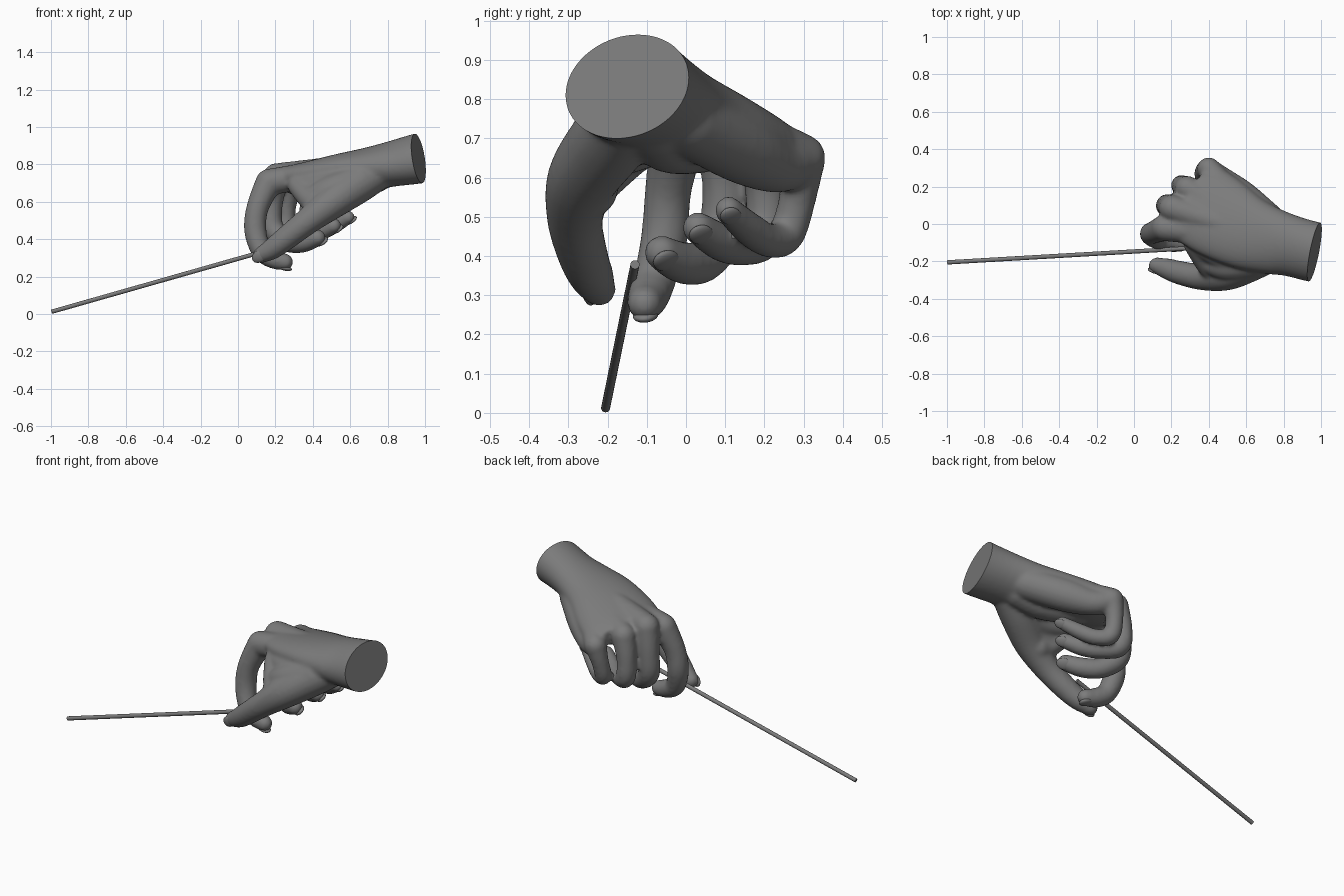
import bpy, bmesh, math
from mathutils import Vector, Matrix

if "Cube" in bpy.data.objects:
    bpy.data.objects.remove(bpy.data.objects["Cube"])

grey = bpy.data.materials.new("dark_grey")
grey.diffuse_color = (0.2, 0.2, 0.2, 1)
grey.use_nodes = True
grey.node_tree.nodes["Principled BSDF"].inputs["Base Color"].default_value = grey.diffuse_color


def catmull(a, b, c, d, t):
    return 0.5 * (2 * b + (c - a) * t + (2 * a - 5 * b + 4 * c - d) * t * t
                  + (3 * b - a - 3 * c + d) * t ** 3)


def resample(keys, n):
    """Smoothly interpolate a list of Vectors."""
    out = []
    for i in range(len(keys) - 1):
        a, d = keys[max(i - 1, 0)], keys[min(i + 2, len(keys) - 1)]
        out += [catmull(a, keys[i], keys[i + 1], d, k / n) for k in range(n)]
    return out + [keys[-1]]


def skin(bm, ellipses, sides):
    """Capped skin through (centre, half-axis, half-axis) ellipses."""
    rings = []
    for c, u, v in ellipses:
        rings.append([bm.verts.new(c + u * math.cos(a) + v * math.sin(a))
                      for a in (2 * math.pi * k / sides for k in range(sides))])
    for r, q in zip(rings, rings[1:]):
        for k in range(sides):
            j = (k + 1) % sides
            bm.faces.new((r[k], r[j], q[j], q[k]))
    bm.faces.new(rings[0][::-1])
    bm.faces.new(rings[-1])


def loft(bm, sections, n=4, sides=32):
    samples = resample([Vector(c + u + v) for c, u, v in sections], n)
    skin(bm, [(Vector(s[0:3]), Vector(s[3:6]), Vector(s[6:9])) for s in samples], sides)


def limb(bm, pts, n=5, sides=18):
    """Round-ended tube through (x, y, z, radius) points."""
    s = resample([Vector(p) for p in pts], n)
    rings = []
    for i, p in enumerate(s):
        d = (s[min(i + 1, len(s) - 1)].xyz - s[max(i - 1, 0)].xyz).normalized()
        rings.append((p.xyz, d, p[3]))
    (c0, d0, r0), (c1, d1, r1) = rings[0], rings[-1]
    caps = [math.radians(a) for a in (22, 44, 64, 80)]
    head = [(c0 - d0 * r0 * math.sin(a), d0, r0 * math.cos(a)) for a in reversed(caps)]
    tail = [(c1 + d1 * r1 * math.sin(a), d1, r1 * math.cos(a)) for a in caps]
    u, out = d0.orthogonal(), []
    for c, d, r in head + rings + tail:
        u = (u - d * u.dot(d)).normalized()
        out.append((c, u * r, d.cross(u) * r))
    skin(bm, out, sides)


def make(name, bm):
    for f in bm.faces:
        f.smooth = True
    me = bpy.data.meshes.new(name)
    bm.to_mesh(me)
    bm.free()
    me.materials.append(grey)
    ob = bpy.data.objects.new(name, me)
    bpy.context.collection.objects.link(ob)
    return ob


def shade(ob, angle):
    bpy.ops.object.select_all(action='DESELECT')
    bpy.context.view_layer.objects.active = ob
    ob.select_set(True)
    bpy.ops.object.shade_smooth_by_angle(angle=math.radians(angle))


# fingers: knuckle, mid-phalanx, joints and tip with radii
fingers = {
    "index": [(0.165, -0.02, 0.705, 0.072), (0.105, -0.045, 0.57, 0.06), (0.092, -0.055, 0.45, 0.06),
              (0.125, -0.08, 0.34, 0.055), (0.19, -0.097, 0.295, 0.053), (0.25, -0.105, 0.279, 0.045)],
    "middle": [(0.205, 0.085, 0.735, 0.072), (0.18, 0.1, 0.59, 0.06), (0.185, 0.09, 0.46, 0.06),
               (0.265, 0.045, 0.388, 0.055), (0.35, -0.01, 0.383, 0.054), (0.425, -0.062, 0.408, 0.045)],
    "ring": [(0.285, 0.19, 0.70, 0.068), (0.255, 0.205, 0.57, 0.055), (0.265, 0.2, 0.455, 0.056),
             (0.345, 0.15, 0.425, 0.05), (0.43, 0.09, 0.435, 0.049), (0.512, 0.03, 0.472, 0.041)],
    "pinky": [(0.40, 0.295, 0.65, 0.062), (0.375, 0.285, 0.55, 0.048), (0.375, 0.255, 0.455, 0.048),
              (0.44, 0.21, 0.44, 0.044), (0.51, 0.16, 0.47, 0.043), (0.59, 0.108, 0.517, 0.036)],
}
thumb = [(0.76, -0.15, 0.76, 0.09), (0.64, -0.2, 0.69, 0.1), (0.50, -0.265, 0.595, 0.09),
         (0.37, -0.283, 0.495, 0.072), (0.25, -0.262, 0.40, 0.064), (0.18, -0.24, 0.347, 0.057),
         (0.122, -0.222, 0.315, 0.044)]

# palm and forearm stump
bm = bmesh.new()
loft(bm, [
    ((1.10, -0.17, 0.86), (0.03, 0.158, 0.012), (-0.02, 0.012, 0.135)),
    ((0.965, -0.15, 0.832), (0.03, 0.158, 0.012), (-0.02, 0.012, 0.133)),
    ((0.82, -0.11, 0.803), (0.02, 0.165, 0.0), (-0.01, 0.02, 0.122)),
    ((0.70, -0.07, 0.775), (0.0, 0.195, -0.02), (0.0, 0.02, 0.118)),
    ((0.55, 0.0, 0.745), (0.02, 0.23, -0.045), (0.0, 0.025, 0.105)),
    ((0.40, 0.07, 0.715), (0.06, 0.225, -0.045), (0.0, 0.02, 0.092)),
    ((0.28, 0.11, 0.71), (0.09, 0.17, -0.03), (0.0, 0.02, 0.07)),
])
# each finger, with a metacarpal ridge leading into it
for pts in fingers.values():
    x, y, z, r = pts[0]
    start = Vector((0.72, -0.08, 0.80))
    mid = start.lerp(Vector((x, y, z)), 0.6)
    limb(bm, [(*start, 0.07), (*mid, 0.07), (x, y, z, r)])
    limb(bm, pts)
# thumb and the web that fills between it and the index
limb(bm, thumb)
limb(bm, [(0.68, -0.17, 0.73, 0.1), (0.50, -0.17, 0.69, 0.085), (0.34, -0.10, 0.69, 0.065)])
limb(bm, [(0.66, -0.19, 0.71, 0.1), (0.50, -0.22, 0.66, 0.085), (0.385, -0.2, 0.615, 0.06)])
limb(bm, [(0.46, -0.25, 0.575, 0.08), (0.40, -0.22, 0.60, 0.065), (0.32, -0.11, 0.685, 0.055)])
# pads of the palm and the heel of the hand
limb(bm, [(0.74, -0.08, 0.75, 0.1), (0.60, -0.04, 0.70, 0.09), (0.42, 0.04, 0.68, 0.07)])
limb(bm, [(0.74, 0.0, 0.75, 0.09), (0.58, 0.14, 0.675, 0.09), (0.48, 0.23, 0.63, 0.07),
          (0.41, 0.285, 0.64, 0.06)])
hand = make("hand", bm)

# fuse everything into one smooth skin
m = hand.modifiers.new("fuse", 'REMESH')
m.mode = 'VOXEL'
m.voxel_size = 0.01
m.use_smooth_shade = True
m = hand.modifiers.new("soften", 'SMOOTH')
m.factor = 0.5
m.iterations = 9
deps = bpy.context.evaluated_depsgraph_get()
bm = bmesh.new()
bm.from_mesh(hand.evaluated_get(deps).data)
hand.modifiers.clear()

# slanted flat cut at the wrist
res = bmesh.ops.bisect_plane(bm, geom=bm.verts[:] + bm.edges[:] + bm.faces[:], dist=1e-5,
                             plane_co=(0.965, -0.15, 0.832), plane_no=(1, -0.22, 0.19),
                             clear_outer=True)
edges = [e for e in res["geom_cut"] if isinstance(e, bmesh.types.BMEdge)]
bmesh.ops.edgeloop_fill(bm, edges=edges)
for f in bm.faces:
    f.material_index = 0
bm.to_mesh(hand.data)
bm.free()
shade(hand, 45)


# fingernails: thin shells sunk into the outer side of each tip
def nail(name, pts, out):
    tip, prev = Vector(pts[-1][:3]), Vector(pts[-2][:3])
    r = pts[-1][3]
    d = (tip - prev).normalized()
    up = (out - d * out.dot(d)).normalized()
    side = d.cross(up)
    c = tip + d * r * 0.1 + up * r * 0.68
    mat = Matrix((side * r * 0.72, d * r * 0.95, up * r * 0.34)).transposed().to_4x4()
    bm = bmesh.new()
    bmesh.ops.create_uvsphere(bm, u_segments=24, v_segments=12, radius=1,
                              matrix=Matrix.Translation(c) @ mat)
    make(name, bm)


for name, pts in fingers.items():
    nail(name + "_nail", pts, Vector((0.3, 0, -1) if name == "index" else (1, 0.1, -0.5)))
nail("thumb_nail", thumb, Vector((-0.2, -1, -0.2)))

# thin baton pinched between thumb and index
a, b = Vector((-0.996, -0.205, 0.0125)), Vector((0.29, -0.13, 0.378))
bm = bmesh.new()
bmesh.ops.create_cone(bm, cap_ends=True, segments=20, radius1=0.0115, radius2=0.0115,
                      depth=(b - a).length,
                      matrix=Matrix.Translation((a + b) / 2) @
                      (b - a).to_track_quat('Z', 'Y').to_matrix().to_4x4())
shade(make("baton", bm), 40)
